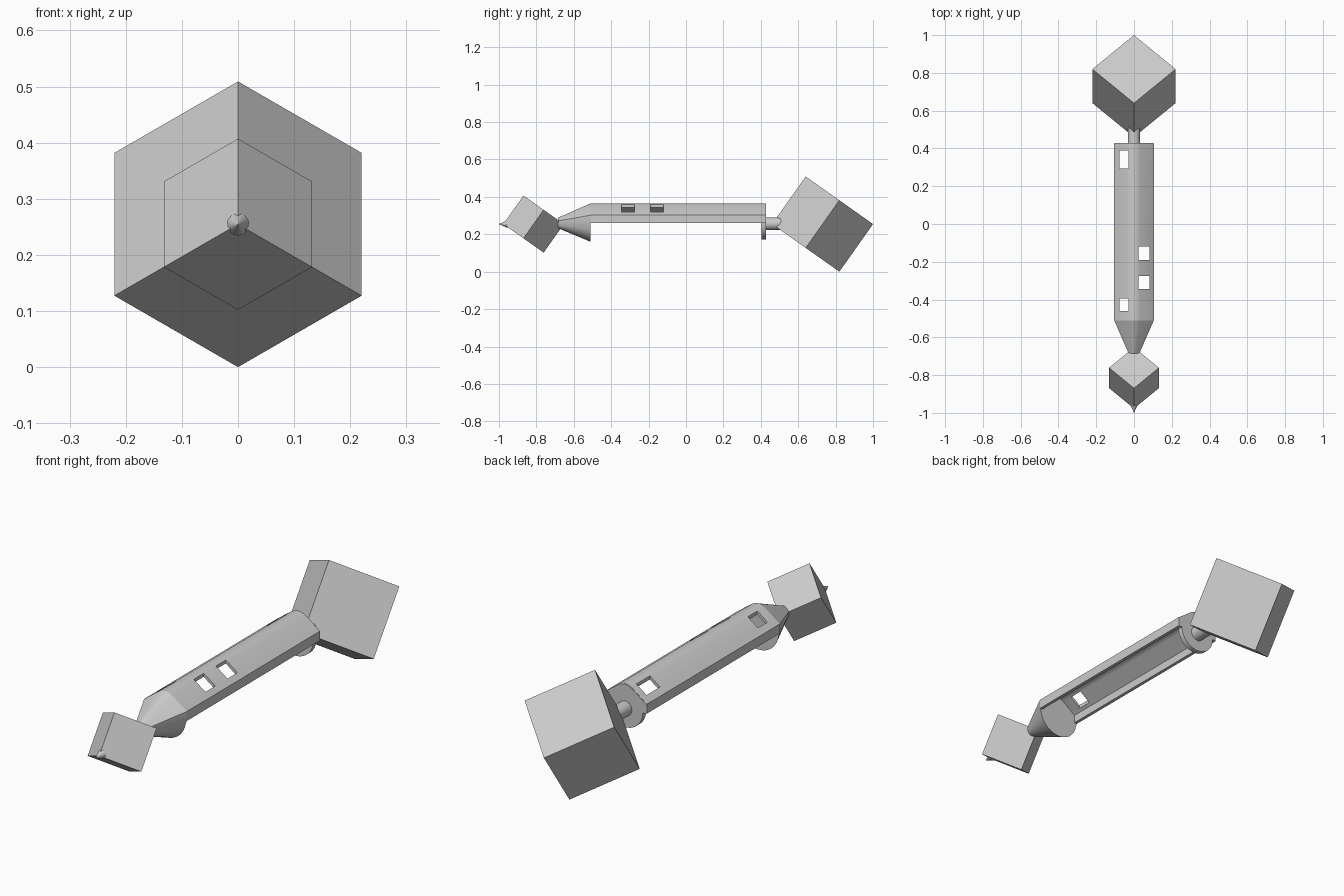
import bpy, bmesh, math
from mathutils import Matrix, Vector

old = bpy.data.objects.get("Cube")
if old:
    bpy.data.objects.remove(old, do_unlink=True)

grey = bpy.data.materials.new("plain_grey")
grey.use_nodes = True
COLOUR = (0.6, 0.6, 0.6, 1)
grey.diffuse_color = COLOUR
grey.node_tree.nodes["Principled BSDF"].inputs["Base Color"].default_value = COLOUR

AXIS_Z = 0.2545    # height of the long axis
SHELL_Z = 0.26     # height of the open lower rim


def finish(name, bm, smooth=False):
    bmesh.ops.recalc_face_normals(bm, faces=bm.faces)
    mesh = bpy.data.meshes.new(name)
    bm.to_mesh(mesh)
    bm.free()
    mesh.materials.append(grey)
    ob = bpy.data.objects.new(name, mesh)
    bpy.context.collection.objects.link(ob)
    if smooth:
        bpy.ops.object.select_all(action='DESELECT')
        ob.select_set(True)
        bpy.context.view_layer.objects.active = ob
        bpy.ops.object.shade_smooth_by_angle(angle=math.radians(28))
    return ob


def loft(name, sections, z, smooth=True):
    """Join (y, outline) sections of equal size and cap both ends."""
    bm = bmesh.new()
    rings = [[bm.verts.new((x, y, z + h)) for x, h in pts] for y, pts in sections]
    for a, b in zip(rings, rings[1:]):
        for i in range(len(a)):
            j = (i + 1) % len(a)
            bm.faces.new((a[i], a[j], b[j], b[i]))
    bm.faces.new(rings[0])
    bm.faces.new(rings[-1])
    return finish(name, bm, smooth)


def circle(r, n=32):
    return [(r * math.cos(2 * math.pi * i / n), r * math.sin(2 * math.pi * i / n))
            for i in range(n)]


def lower_arc(r, n=20):
    return [(-r * math.cos(math.pi * i / n), -r * math.sin(math.pi * i / n))
            for i in range(n + 1)]


def corner_cube(name, y, radius):
    """Cube with its long diagonal along y and one edge rising from the front tip."""
    side = radius * math.sqrt(1.5)
    k = math.sqrt(2 / 3)
    axes = [Vector((k * math.sin(t), 1 / math.sqrt(3), k * math.cos(t)))
            for t in (0, 2 * math.pi / 3, 4 * math.pi / 3)]
    turn = Matrix(axes).transposed().to_4x4()
    bm = bmesh.new()
    bmesh.ops.create_cube(bm, size=side)
    bmesh.ops.transform(bm, matrix=Matrix.Translation((0, y, AXIS_Z)) @ turn, verts=bm.verts)
    return finish(name, bm)


# Gabled half section with a softened ridge, running from right to left rim
half = [(0.105, 0), (0.105, 0.042), (0.03, 0.097), (0.015, 0.103)]
gable = half + [(0, 0.105)] + [(-x, h) for x, h in reversed(half)]
inner = [(x * 0.86, h * 0.86) for x, h in reversed(gable)]

# Hollow body, open below
shell = loft("body_shell", [(-0.51, gable + inner), (0.425, gable + inner)], SHELL_Z)

# Window openings through the sloping sides
windows = [(0.052, -0.31, 0.07), (0.052, -0.155, 0.07),
           (-0.053, -0.428, 0.066), (-0.053, 0.342, 0.095)]
for i, (x, y, length) in enumerate(windows):
    w = 0.058 if x > 0 else 0.05
    box = [(x - w / 2, 0.02), (x + w / 2, 0.02), (x + w / 2, 0.2), (x - w / 2, 0.2)]
    cutter = loft(f"window_cutter_{i + 1}",
                  [(y - length / 2, box), (y + length / 2, box)], SHELL_Z, False)
    cutter.hide_render = True
    cutter.hide_viewport = True
    cutter.display_type = 'WIRE'
    cut = shell.modifiers.new("window", 'BOOLEAN')
    cut.object = cutter
    cut.operation = 'DIFFERENCE'
    cut.solver = 'EXACT'

# Tapered nose with a round underside
nose = gable + lower_arc(0.1)[1:-1]
tip = [(x * 0.27, h * 0.27) for x, h in nose]
loft("nose_cone", [(-0.685, tip), (-0.51, nose)], SHELL_Z)

# Rear bulkhead closing the shell, round below
rear = [(x * 0.99, h * 0.99) for x, h in gable] + lower_arc(0.087)
loft("rear_bulkhead", [(0.405, rear), (0.428, rear)], SHELL_Z)

# Rear rod
loft("rear_rod", [(0.42, circle(0.033)), (0.51, circle(0.033))], AXIS_Z + 0.002)

# Corner-on cubes at both ends
corner_cube("rear_cube", 0.73, AXIS_Z)
corner_cube("front_cube", -0.815, 0.1525)

# Small spike on the front corner
loft("front_spike", [(-1.0, circle(0.0005, 16)), (-0.955, circle(0.02, 16))], AXIS_Z)
